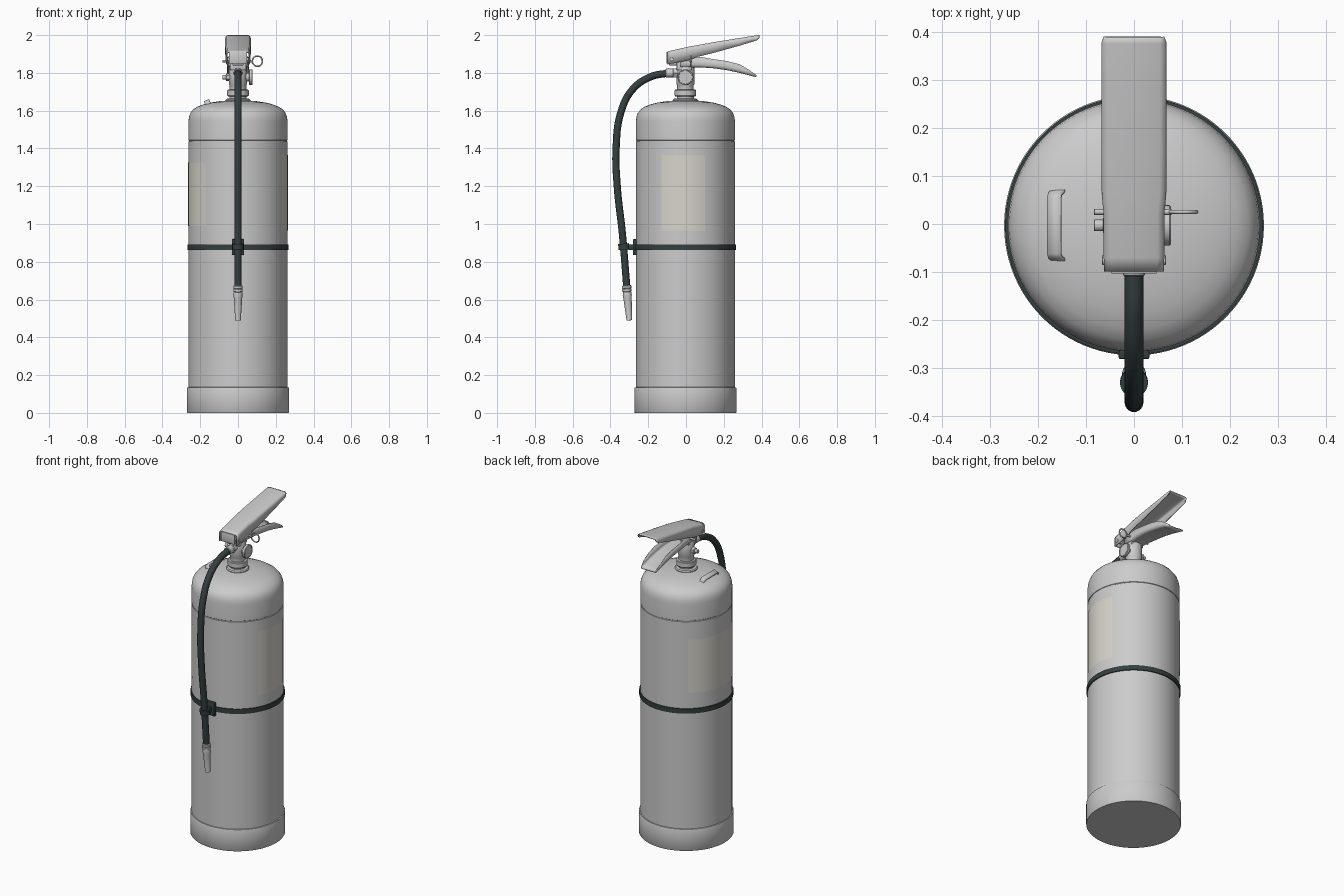
import bpy, bmesh, math
from mathutils import Matrix, Vector

if "Cube" in bpy.data.objects:
    bpy.data.objects.remove(bpy.data.objects["Cube"])

CY = -0.003  # tank axis in y


def material(name, rgb):
    m = bpy.data.materials.new(name)
    m.diffuse_color = (*rgb, 1)
    m.use_nodes = True
    m.node_tree.nodes["Principled BSDF"].inputs["Base Color"].default_value = m.diffuse_color
    return m


RUBBER = material("black_rubber", (0.035, 0.05, 0.05))
PAPER = material("label_paper", (0.68, 0.66, 0.6))


def finish(name, bm, mat=None, angle=35, recalc=True):
    if recalc:
        bmesh.ops.recalc_face_normals(bm, faces=bm.faces)
    me = bpy.data.meshes.new(name)
    bm.to_mesh(me)
    bm.free()
    ob = bpy.data.objects.new(name, me)
    bpy.context.collection.objects.link(ob)
    if mat:
        me.materials.append(mat)
    bpy.ops.object.select_all(action='DESELECT')
    ob.select_set(True)
    bpy.context.view_layer.objects.active = ob
    bpy.ops.object.shade_smooth_by_angle(angle=math.radians(angle))
    return ob


def skin(bm, rows, closed):
    """Join rows of vertices with quads."""
    n = len(rows[0])
    for a, b in zip(rows, rows[1:]):
        for i in range(n if closed else n - 1):
            j = (i + 1) % n
            bm.faces.new((a[i], a[j], b[j], b[i]))


def lathe(name, profile, pos=(0, CY, 0), axis=(0, 0, 1), segs=32, mat=None, caps=True):
    """Turn (radius, height) points around an axis."""
    bm = bmesh.new()
    rot = Vector((0, 0, 1)).rotation_difference(Vector(axis)).to_matrix()
    rows = [[bm.verts.new(Vector(pos) + rot @ Vector((r * math.cos(t), r * math.sin(t), h)))
             for t in (2 * math.pi * i / segs for i in range(segs))] for r, h in profile]
    if caps:
        bm.faces.new(rows[0])
        bm.faces.new(rows[-1])
    else:
        rows.append(rows[0])
    skin(bm, rows, True)
    return finish(name, bm, mat)


def rod(name, start, end, r, segs=20, mat=None):
    d = Vector(end) - Vector(start)
    return lathe(name, [(r * .9, 0), (r, r * .1), (r, d.length - r * .1), (r * .9, d.length)],
                 start, d, segs, mat)


def box(name, lo, hi, bevel=0.004, mat=None):
    bm = bmesh.new()
    lo, hi = Vector(lo), Vector(hi)
    bmesh.ops.create_cube(bm, size=1, matrix=Matrix.Translation((lo + hi) / 2)
                          @ Matrix.Diagonal((*(hi - lo), 1)))
    bmesh.ops.bevel(bm, geom=bm.edges[:], offset=bevel, segments=2, profile=.5, affect='EDGES')
    return finish(name, bm, mat)


def tube(name, pts, r, mat=None):
    cu = bpy.data.curves.new(name, 'CURVE')
    cu.dimensions = '3D'
    cu.bevel_depth, cu.bevel_resolution, cu.resolution_u = r, 5, 12
    cu.use_fill_caps = True
    sp = cu.splines.new('BEZIER')
    sp.bezier_points.add(len(pts) - 1)
    for bp, p in zip(sp.bezier_points, pts):
        bp.co = p
        bp.handle_left_type = bp.handle_right_type = 'AUTO'
    ob = bpy.data.objects.new(name, cu)
    bpy.context.collection.objects.link(ob)
    if mat:
        cu.materials.append(mat)
    return ob


def channel(name, stations, thick=0.006):
    """Pressed sheet lever: stations of (y, closed side z, open side z, half width)."""
    bm = bmesh.new()
    rows = []
    for y, zc, zo, w in stations:
        s = 1 if zc > zo else -1
        r = min(0.012, abs(zc - zo) * .6)
        half = [(w, zo), (w, zc - s * r), (w - .3 * r, zc - .3 * s * r), (w - r, zc)]
        sec = [(-x, z) for x, z in half] + half[::-1]
        rows.append([bm.verts.new((x, y, z)) for x, z in sec])
    skin(bm, rows, False)
    ob = finish(name, bm, angle=50)
    mod = ob.modifiers.new("sheet", 'SOLIDIFY')
    mod.thickness, mod.offset = thick, 0
    return ob


def label(name, a0, a1, z0, z1, r=0.2635, n=24):
    bm = bmesh.new()
    ang = [math.radians(a0 + (a1 - a0) * i / n) for i in range(n + 1)]
    skin(bm, [[bm.verts.new((r * math.cos(a), CY + r * math.sin(a), z)) for a in ang]
              for z in (z0, z1)], False)
    return finish(name, bm, PAPER, recalc=False)


# Tank, foot ring and strap
lathe("tank", [(0.262, 0.05), (0.262, 1.436), (0.259, 1.438), (0.259, 1.442), (0.262, 1.444),
               (0.262, 1.545), (0.259, 1.568), (0.252, 1.588), (0.238, 1.606), (0.215, 1.621),
               (0.185, 1.633), (0.15, 1.642), (0.10, 1.650), (0.05, 1.654)], segs=96)
lathe("foot_ring", [(0.268, 0), (0.27, 0.003), (0.27, 0.13), (0.268, 0.135), (0.261, 0.136)], segs=96)
lathe("strap", [(0.26, 0.862), (0.268, 0.862), (0.268, 0.892), (0.26, 0.892)],
      segs=96, mat=RUBBER, caps=False)

# Labels on both sides
label("right_label", -29, 23, 0.965, 1.365)
label("left_label", 127, 230, 0.99, 1.325)

# Valve
lathe("valve_neck", [(0.065, 1.645), (0.065, 1.657), (0.06, 1.663), (0.045, 1.665), (0.045, 1.675),
                     (0.054, 1.676), (0.057, 1.68), (0.057, 1.707), (0.054, 1.711), (0.044, 1.712),
                     (0.044, 1.735), (0.047, 1.74), (0.047, 1.83), (0.043, 1.836)], segs=40)
box("valve_head", (-0.043, -0.05, 1.815), (0.043, 0.03, 1.875))
rod("valve_stem", (0, CY, 1.86), (0, CY, 1.925), 0.014)

# Pressure gauge on the right, plug on the left
rod("gauge_stem", (0.03, CY, 1.777), (0.062, CY, 1.777), 0.022)
lathe("gauge", [(0.038, 0), (0.042, 0.003), (0.042, 0.016), (0.039, 0.019), (0.036, 0.019),
                (0.035, 0.016)], (0.058, CY, 1.777), (1, 0, 0), 40)
rod("side_plug_base", (-0.03, CY, 1.777), (-0.064, CY, 1.777), 0.02, 6)
rod("side_plug", (-0.06, CY, 1.777), (-0.083, CY, 1.777), 0.012)

# Levers
channel("squeeze_lever", [(-0.098, 1.91, 1.845, .059), (-0.07, 1.917, 1.85, .060),
                          (0.02, 1.937, 1.868, .060), (0.06, 1.944, 1.885, .064),
                          (0.15, 1.960, 1.907, .065), (0.28, 1.981, 1.943, .065),
                          (0.375, 1.996, 1.972, .065), (0.389, 1.997, 1.988, .060)])
channel("carry_handle", [(-0.03, 1.832, 1.888, .047), (0.03, 1.832, 1.888, .047),
                         (0.08, 1.832, 1.884, .052), (0.15, 1.827, 1.872, .056),
                         (0.22, 1.817, 1.862, .056), (0.285, 1.803, 1.845, .056),
                         (0.335, 1.79, 1.815, .056), (0.372, 1.78, 1.788, .05)])
box("lever_front_flap", (-0.047, -0.103, 1.85), (0.047, -0.096, 1.91), 0.002)
rod("lever_pivot", (-0.066, -0.075, 1.872), (0.066, -0.075, 1.872), 0.010)
box("pivot_lug", (-0.03, -0.09, 1.84), (0.03, -0.03, 1.89))

# Locking pin with pull ring
rod("lock_pin", (-0.083, 0.025, 1.862), (0.078, 0.025, 1.862), 0.006, 12)
bpy.ops.object.select_all(action='DESELECT')
tube("pull_ring", [(0.103 + 0.027 * math.cos(a), 0.025, 1.862 + 0.027 * math.sin(a))
                   for a in (i * math.pi / 4 for i in range(9))], 0.004)

# Hose, fitting and nozzle
rod("hose_fitting_nut", (0, -0.04, 1.80), (0, -0.07, 1.80), 0.027, 6)
rod("hose_ferrule", (0, -0.065, 1.80), (0, -0.108, 1.799), 0.023)
tube("hose", [(0, -0.09, 1.80), (0, -0.19, 1.778), (0, -0.285, 1.71), (0, -0.345, 1.59),
              (0, -0.37, 1.40), (0, -0.364, 1.2), (0, -0.337, 0.95), (0, -0.313, 0.66)],
     0.0195, RUBBER)
lathe("nozzle", [(0.022, 0), (0.025, 0.003), (0.025, 0.014), (0.022, 0.017), (0.025, 0.02),
                 (0.025, 0.032), (0.022, 0.035), (0.024, 0.05), (0.022, 0.07), (0.015, 0.18),
                 (0.016, 0.185), (0.010, 0.186)], (0, -0.315, 0.675), (0, 0.08, -1), 24)

# Hose clip on the strap
box("clip_plate", (-0.032, -0.281, 0.835), (0.032, -0.262, 0.92), 0.004, RUBBER)
box("clip_arm", (-0.014, -0.305, 0.862), (0.014, -0.27, 0.892), 0.003, RUBBER)
lathe("clip_ring", [(0.018, 0), (0.029, 0), (0.029, 0.032), (0.018, 0.032)],
      (0, -0.328, 0.864), (0, -0.08, 1), 32, RUBBER, caps=False)

# Small hanging bracket on the dome
tilt = Matrix.Translation((-0.153, CY, 1.622)) @ Matrix.Rotation(math.radians(-22), 4, 'Y')
half = [(0.108, -0.008), (0.082, -0.002), (0.074, 0.004), (0.066, 0.028), (0.058, 0.034)]
path = half + [(-y, h) for y, h in half[::-1]]
bm = bmesh.new()
skin(bm, [[bm.verts.new(tilt @ Vector((x, y, h))) for x in (-0.015, 0.015)] for y, h in path], False)
bracket = finish("bracket", bm, angle=50)
mod = bracket.modifiers.new("sheet", 'SOLIDIFY')
mod.thickness, mod.offset = 0.006, 0
for side in (-1, 1):
    p = tilt @ Vector((0, side * 0.094, -0.012))
    rod("bracket_screw", p, p + tilt.to_3x3() @ Vector((0, side * 0.003, 0.014)), 0.007, 12)
